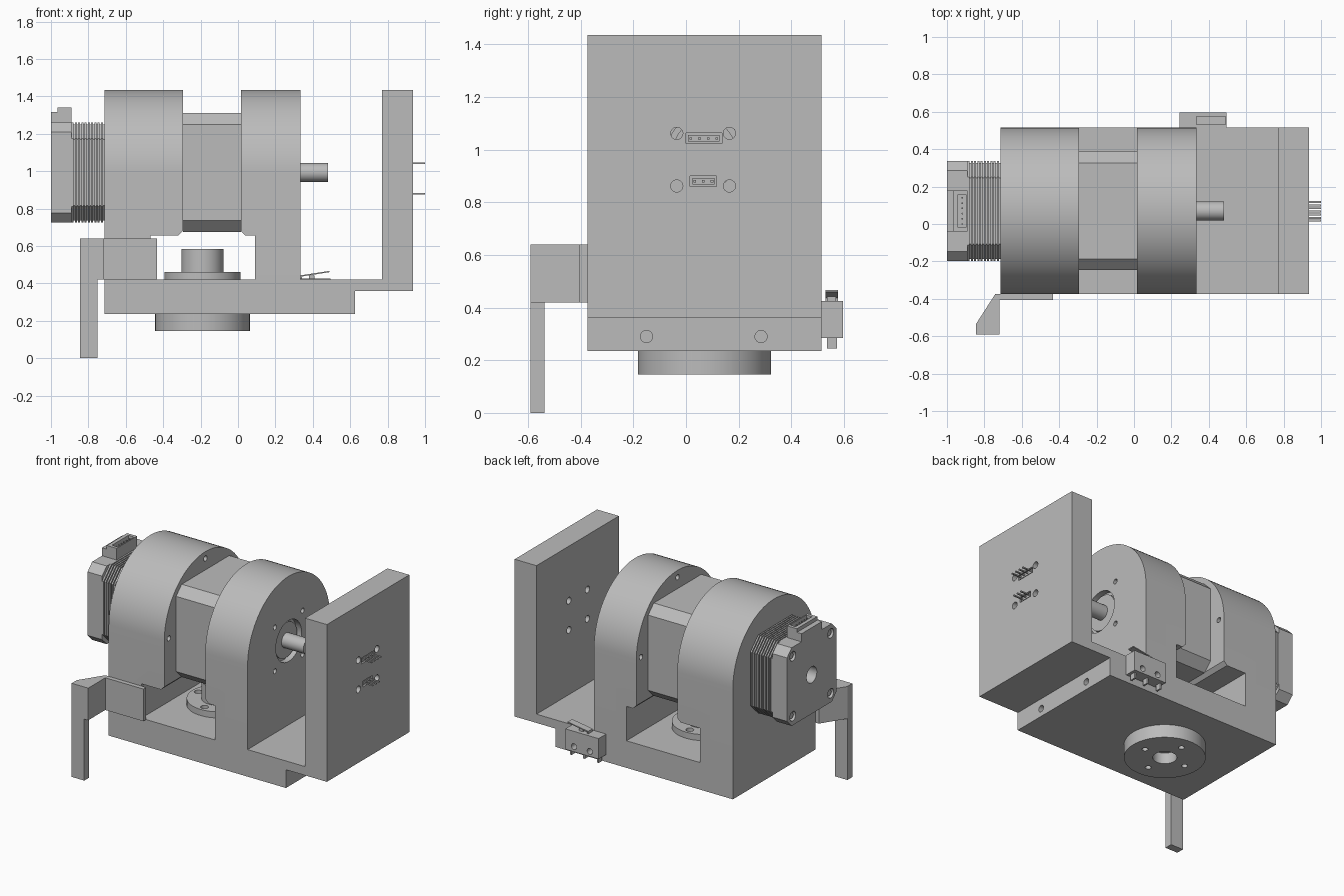
import bpy, bmesh, math
from mathutils import Vector

cube = bpy.data.objects.get("Cube")
if cube:
    bpy.data.objects.remove(cube)

grey = bpy.data.materials.new("plain grey")
grey.use_nodes = True
grey.diffuse_color = (0.5, 0.5, 0.5, 1)
grey.node_tree.nodes["Principled BSDF"].inputs["Base Color"].default_value = (0.5, 0.5, 0.5, 1)

CY, CZ = 0.07, 0.993          # motor axis
TX = -0.19                    # turntable centre
FRONT, BACK = -0.375, 0.515   # body depth


def place(axis, u, v, w):
    return {"X": (w, u, v), "Y": (u, w, v), "Z": (u, v, w)}[axis]


def add_prism(bm, axis, pts, a, b):
    low = [bm.verts.new(place(axis, u, v, a)) for u, v in pts]
    high = [bm.verts.new(place(axis, u, v, b)) for u, v in pts]
    bm.faces.new(low)
    bm.faces.new(high)
    for i in range(len(pts)):
        j = (i + 1) % len(pts)
        bm.faces.new((low[i], low[j], high[j], high[i]))


def rect(u0, u1, v0, v1):
    return [(u0, v0), (u1, v0), (u1, v1), (u0, v1)]


def circle(u, v, r, n=24):
    return [(u + r * math.cos(math.tau * i / n), v + r * math.sin(math.tau * i / n)) for i in range(n)]


def octagon(h, c):
    k = h - c
    return [(CY + u, CZ + v) for u, v in
            ((-k, -h), (k, -h), (h, -k), (h, k), (k, h), (-k, h), (-h, k), (-h, -k))]


def make(name, solids, cuts=()):
    """Build an object from prisms (axis, profile, start, end) and carve cuts out of it."""
    def mesh_object(label, parts):
        bm = bmesh.new()
        for part in parts:
            add_prism(bm, *part)
        bmesh.ops.recalc_face_normals(bm, faces=bm.faces)
        mesh = bpy.data.meshes.new(label)
        bm.to_mesh(mesh)
        bm.free()
        ob = bpy.data.objects.new(label, mesh)
        bpy.context.collection.objects.link(ob)
        return ob

    ob = mesh_object(name, solids)
    ob.data.materials.append(grey)
    bpy.ops.object.select_all(action="DESELECT")
    bpy.context.view_layer.objects.active = ob
    ob.select_set(True)
    if cuts:
        cutter = mesh_object(name + "_cutter", cuts)
        cutter.data.materials.append(grey)
        cutter.hide_render = True
        mod = ob.modifiers.new("carve", "BOOLEAN")
        mod.operation = "DIFFERENCE"
        mod.solver = "EXACT"
        mod.object = cutter
        bpy.ops.object.modifier_apply(modifier=mod.name)
        bpy.data.objects.remove(cutter)
    bpy.ops.object.shade_smooth_by_angle(angle=math.radians(25))
    return ob


# Base with stepped end and two screw holes
make("base",
     [("Y", [(-0.715, 0.235), (0.625, 0.235), (0.625, 0.36), (0.77, 0.36), (0.77, 0.42), (-0.715, 0.42)],
       FRONT, BACK)],
     [("X", circle(y, 0.29, 0.023), 0.55, 0.65) for y in (-0.15, 0.285)])

# Two arched motor housings with an opening underneath
R = (BACK - FRONT) / 2
arch = [(FRONT, 0.42), (BACK, 0.42)]
arch += [(CY + R * math.cos(math.pi * i / 48), 0.99 + R * math.sin(math.pi * i / 48)) for i in range(49)]
opening = ("Y", [(-0.468, 0.4), (-0.468, 0.655), (-0.32, 0.655), (-0.285, 0.69), (0.005, 0.69),
                 (0.04, 0.655), (0.09, 0.655), (0.09, 0.4)], FRONT - 0.1, BACK + 0.1)


def rim_holes(a, b):
    return [("X", circle(CY + 0.395 * math.cos(t), CZ + 0.395 * math.sin(t), 0.018, 16), a, b)
            for t in (0, math.pi / 2, math.pi)]


corners = [(s, t) for s in (-1, 1) for t in (-1, 1)]
make("rear_housing", [("X", arch, -0.715, -0.295)], [opening] + rim_holes(-0.35, -0.28))
make("front_housing", [("X", arch, 0.015, 0.335)],
     [opening, ("X", circle(CY, CZ, 0.14, 40), 0.295, 0.35)] + rim_holes(0, 0.07)
     + [("X", circle(CY + s * 0.15, CZ + t * 0.15, 0.017, 16), 0.28, 0.35) for s, t in corners])

# Gearbox block, pilot ring and output shaft
make("gearbox", [("X", octagon(0.317, 0.06), -0.295, 0.015)])
make("pilot_ring", [("X", circle(CY, CZ, 0.12, 40), 0.29, 0.315)])
make("shaft", [("X", circle(CY, CZ, 0.05, 32), 0.29, 0.48)])

# Laminated motor body
make("motor_core", [("X", octagon(0.257, 0.08), -0.89, -0.715)])
FINS = 10
step = 0.175 / FINS
make("motor_fins", [("X", octagon(0.267, 0.085), -0.89 + i * step, -0.89 + (i + 0.6) * step)
                    for i in range(FINS)])

# Motor end cap with centre hole and recessed screws
make("motor_cap", [("X", octagon(0.267, 0.05), -1, -0.89)],
     [("X", circle(CY, CZ, 0.055, 28), -1.02, -0.92)]
     + [("X", circle(CY + s * 0.205, CZ + t * 0.205, 0.032), -1.02, -0.975) for s, t in corners])
make("cap_screws", [("X", circle(CY + s * 0.205, CZ + t * 0.205, 0.022, 6), -0.99, -0.97)
                    for s, t in corners])

# Motor plug socket
make("plug_socket",
     [("Y", [(-1, 1.25), (-0.89, 1.25), (-0.89, 1.34), (-0.965, 1.34), (-0.965, 1.315), (-1, 1.315)],
       CY - 0.11, CY + 0.11)],
     [("Z", rect(-0.94, -0.897, CY - 0.088, CY + 0.088), 1.28, 1.36)])
make("socket_pins", [("Z", circle(-0.918, CY + (i - 2.5) * 0.028, 0.005, 8), 1.27, 1.33) for i in range(6)])

# Turntable below the base, and its hub above
ring_holes = [(TX + 0.16 * math.cos(i * math.pi / 2), CY + 0.16 * math.sin(i * math.pi / 2)) for i in range(4)]
make("turntable", [("Z", circle(TX, CY, 0.253, 64), 0.145, 0.235)],
     [("Z", circle(TX, CY, 0.075, 32), 0.1, 0.22)]
     + [("Z", circle(u, v, 0.019, 16), 0.1, 0.2) for u, v in ring_holes])
make("hub_flange", [("Z", circle(TX, CY, 0.203, 56), 0.42, 0.462)],
     [("Z", circle(u, v, 0.025, 16), 0.43, 0.5) for u, v in ring_holes])
make("hub", [("Z", circle(TX, CY, 0.112, 40), 0.46, 0.585)],
     [("Z", circle(TX, CY, 0.06, 28), 0.48, 0.6)])

# Bracket on the front with a hanging leg
make("leg_bracket",
     [("Z", [(-0.845, -0.59), (-0.72, -0.59), (-0.72, -0.405), (-0.432, -0.405), (-0.432, FRONT),
             (-0.742, FRONT), (-0.845, -0.535)], 0.42, 0.64)])
make("leg", [("Z", rect(-0.845, -0.75, -0.59, -0.537), 0, 0.42)])

# End wall: shallow recess inside, screw holes and connector slots
plugs = [(0.068, 1.043, 0.068, 4), (0.066, 0.88, 0.05, 3)]
sensor_holes = [("X", circle(CY - 0.005 + s * 0.1, 0.962 + t * 0.1, 0.023), 0.75, 1) for s, t in corners]
make("end_wall", [("X", rect(FRONT, BACK, 0.36, 1.435), 0.77, 0.935)],
     [("X", rect(FRONT + 0.022, BACK - 0.022, 0.42, 1.413), 0.74, 0.81)] + sensor_holes
     + [("X", rect(y - w, y + w, z - 0.02, z + 0.02), 0.85, 1) for y, z, w, n in plugs])

# Sensor board with chip, connectors and pins
k, rad = 0.14, 0.03
board = [(CY - 0.005 + s * (k - rad) + rad * math.cos(q * math.pi / 2 + i * math.pi / 8),
          0.962 + t * (k - rad) + rad * math.sin(q * math.pi / 2 + i * math.pi / 8))
         for q, (s, t) in enumerate(((1, 1), (-1, 1), (-1, -1), (1, -1))) for i in range(5)]
make("sensor_board", [("X", board, 0.79, 0.81)], sensor_holes)
make("sensor_chip", [("X", rect(0.035, 0.095, 0.932, 0.992), 0.775, 0.79)])
make("board_joints", [("X", circle(y + (i - (n - 1) / 2) * 0.033, z, 0.009, 10), 0.78, 0.79)
                      for y, z, w, n in plugs for i in range(n)])
make("connectors", [("X", rect(y - w + 0.008, y + w - 0.008, z - 0.013, z + 0.013), 0.84, 0.93)
                    for y, z, w, n in plugs])
make("connector_pins", [("X", rect(u - 0.005, u + 0.005, z - 0.004, z + 0.004), 0.92, 1)
                        for y, z, w, n in plugs for u in [y + (i - (n - 1) / 2) * 0.033 for i in range(n)]])

# Limit switch on the back
make("switch_body", [("Y", rect(0.243, 0.495, 0.285, 0.425), BACK, 0.597)],
     [("Y", circle(x, 0.32, 0.02, 16), 0.55, 0.62) for x in (0.31, 0.43)])
make("switch_button", [("Z", rect(0.38, 0.41, 0.535, 0.57), 0.42, 0.442)])
make("switch_lever", [("Y", [(0.335, 0.42), (0.343, 0.42), (0.343, 0.437), (0.49, 0.46), (0.49, 0.467),
                             (0.335, 0.443)], 0.53, 0.578)])
make("switch_terminals", [("Z", rect(x - 0.006, x + 0.006, 0.535, 0.573), 0.245, 0.285)
                          for x in (0.265, 0.37, 0.47)])
